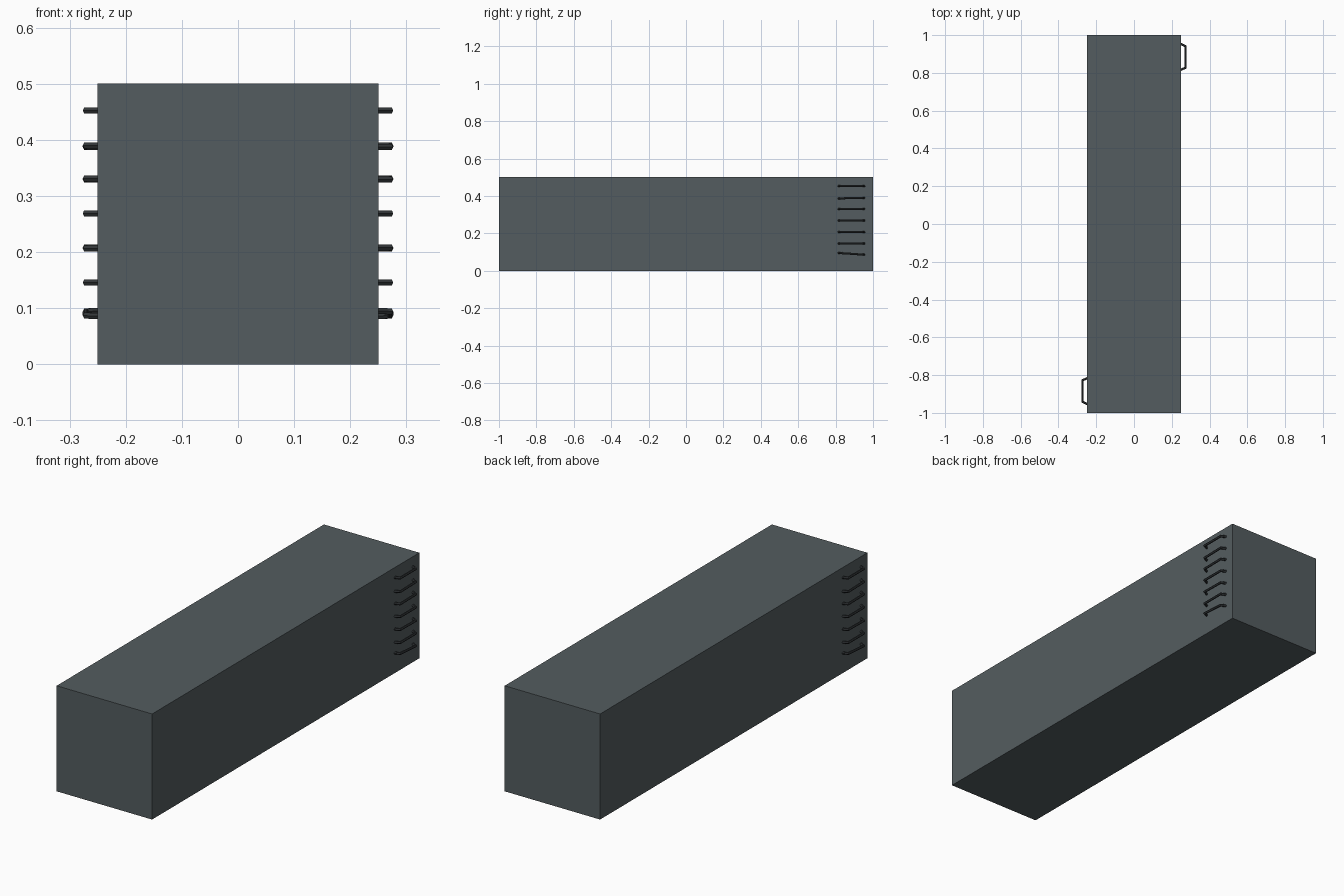
import bpy, bmesh, math
from mathutils import Vector

if "Cube" in bpy.data.objects:
    bpy.data.objects.remove(bpy.data.objects["Cube"])


def material(name, rgb):
    m = bpy.data.materials.new(name)
    m.diffuse_color = (*rgb, 1)
    m.use_nodes = True
    m.node_tree.nodes["Principled BSDF"].inputs["Base Color"].default_value = m.diffuse_color
    return m


GREY = material("slate grey", (0.088, 0.108, 0.115))
DARK = material("dark iron", (0.032, 0.037, 0.040))


def finish(bm, name, mat):
    bmesh.ops.recalc_face_normals(bm, faces=bm.faces)
    me = bpy.data.meshes.new(name)
    bm.to_mesh(me)
    bm.free()
    me.materials.append(mat)
    ob = bpy.data.objects.new(name, me)
    bpy.context.collection.objects.link(ob)
    return ob


# Main container block
bm = bmesh.new()
bmesh.ops.create_cube(bm, size=1)
for v in bm.verts:
    v.co = Vector((v.co.x * 0.5, v.co.y * 2, v.co.z * 0.5 + 0.25))
finish(bm, "container_body", GREY)


def rung(bm, z_near, z_far, r=0.0062, sides=6):
    """Bent bar on the +x wall: out, along y, back in."""
    y0, y1 = 0.816, 0.953
    path = [(0.245, y0 - 0.001), (0.2715, y0 + 0.011),
            (0.2715, y1 - 0.011), (0.245, y1 + 0.001)]
    # in-plane outward direction of each ring (mitred at the bends)
    normals = [(0.41, -0.91), (0.84, -0.65), (0.84, 0.65), (0.41, 0.91)]
    rings = []
    for (x, y), (nx, ny) in zip(path, normals):
        t = (y - y0) / (y1 - y0)
        z = z_near + (z_far - z_near) * t
        ring = []
        for i in range(sides):
            a = 2 * math.pi * i / sides
            c, s = r * math.cos(a), r * math.sin(a)
            ring.append(bm.verts.new((x + nx * c, y + ny * c, z + s)))
        rings.append(ring)
    for a, b in zip(rings, rings[1:]):
        for i in range(sides):
            j = (i + 1) % sides
            bm.faces.new((a[i], a[j], b[j], b[i]))
    bm.faces.new(rings[0])
    bm.faces.new(rings[-1])


# Ladder rungs: heights at the near and far end, slightly uneven
HEIGHTS = [(0.095, 0.086), (0.146, 0.146), (0.208, 0.206), (0.269, 0.269),
           (0.329, 0.331), (0.387, 0.390), (0.452, 0.452)]
for side, angle in (("right", 0), ("left", math.pi)):
    bm = bmesh.new()
    for near, far in HEIGHTS:
        rung(bm, near, far)
    ladder = finish(bm, side + "_ladder_rungs", DARK)
    ladder.rotation_euler.z = angle
